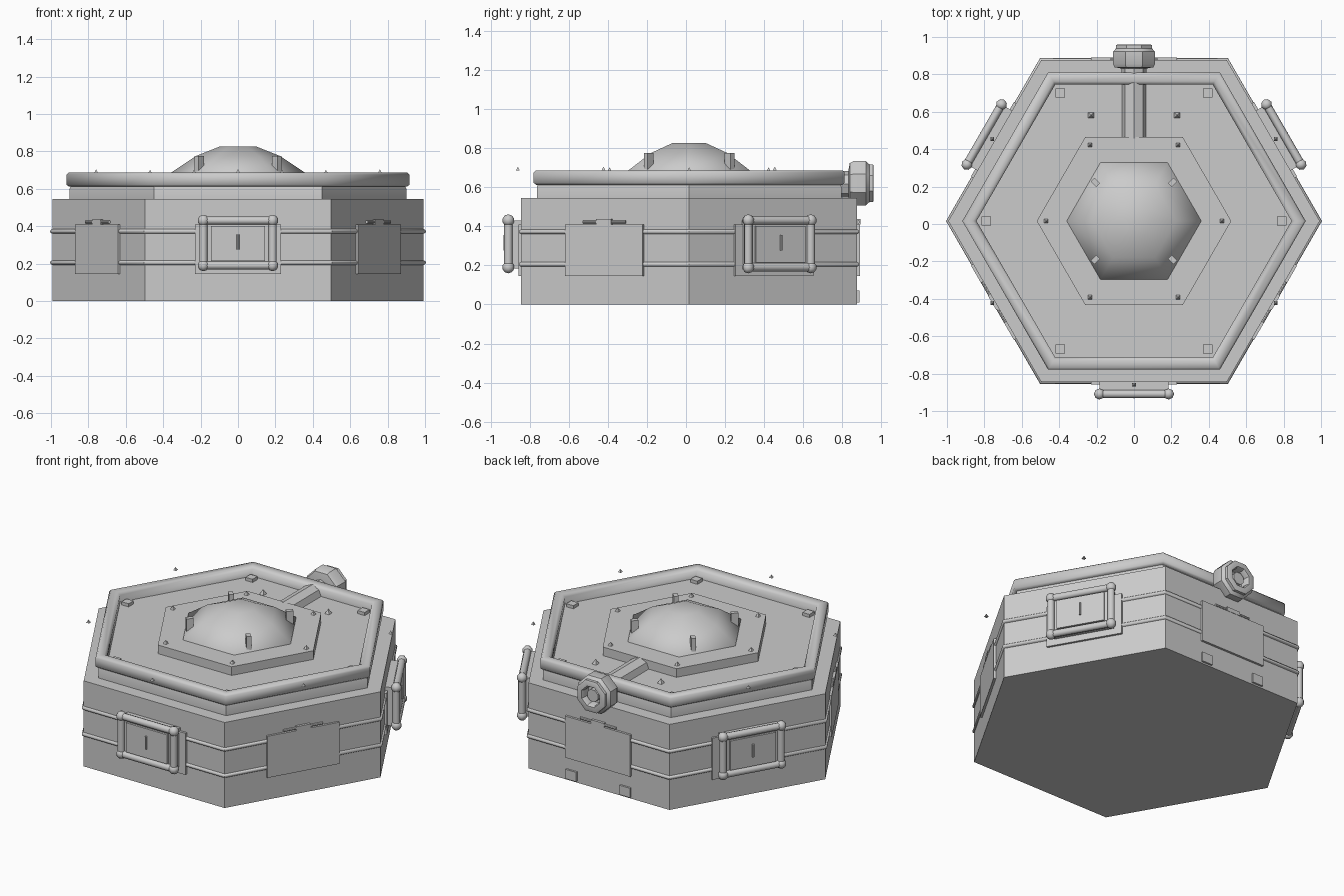
import bpy, bmesh
from math import cos, sin, pi, radians
from mathutils import Matrix, Vector

old = bpy.data.objects.get("Cube")
if old:
    bpy.data.objects.remove(old, do_unlink=True)

grey = bpy.data.materials.new("light_grey")
grey.use_nodes = True
COLOUR = (0.6, 0.6, 0.6, 1)
grey.diffuse_color = COLOUR
grey.node_tree.nodes["Principled BSDF"].inputs["Base Color"].default_value = COLOUR

CENTRE = Matrix.Translation((0, 0.016, 0))
WALL = 0.86  # distance from the axis to each flat wall


def finish(bm, name, turn=0, angle=35):
    """Turn the mesh about the hexagon axis and make a shaded object."""
    bmesh.ops.recalc_face_normals(bm, faces=bm.faces)
    bm.transform(CENTRE @ Matrix.Rotation(radians(turn), 4, 'Z'))
    mesh = bpy.data.meshes.new(name)
    bm.to_mesh(mesh)
    bm.free()
    ob = bpy.data.objects.new(name, mesh)
    bpy.context.collection.objects.link(ob)
    mesh.materials.append(grey)
    bpy.ops.object.select_all(action='DESELECT')
    ob.select_set(True)
    bpy.context.view_layer.objects.active = ob
    bpy.ops.object.shade_smooth_by_angle(angle=radians(angle))
    return ob


def lathe(bm, profile, sides=6, ring=False, matrix=Matrix()):
    """Sweep (radius, height) points round the axis, capped or as a closed ring."""
    loops = [[bm.verts.new(matrix @ Vector((r * cos(2 * pi * k / sides),
                                            r * sin(2 * pi * k / sides), z)))
              for k in range(sides)] for r, z in profile]
    pairs = list(zip(loops, loops[1:]))
    if ring:
        pairs.append((loops[-1], loops[0]))
    else:
        bm.faces.new(loops[0])
        bm.faces.new(loops[-1])
    for a, b in pairs:
        for k in range(sides):
            n = (k + 1) % sides
            bm.faces.new((a[k], a[n], b[n], b[k]))


def hexagon(name, profile, ring=False, angle=35):
    bm = bmesh.new()
    lathe(bm, profile, ring=ring)
    return finish(bm, name, angle=angle)


def box(bm, lo, hi, spin=0):
    lo, hi = Vector(lo), Vector(hi)
    m = (Matrix.Translation((lo + hi) / 2) @ Matrix.Rotation(radians(spin), 4, 'Z')
         @ Matrix.Diagonal((*(hi - lo), 1)))
    bmesh.ops.create_cube(bm, size=1, matrix=m)


def rod(bm, a, b, radius, sides=8):
    a, b = Vector(a), Vector(b)
    m = Matrix.Translation((a + b) / 2) @ (b - a).to_track_quat('Z', 'Y').to_matrix().to_4x4()
    bmesh.ops.create_cone(bm, cap_ends=True, segments=sides, radius1=radius,
                          radius2=radius, depth=(b - a).length, matrix=m)


def spike(bm, x, y, z, size):
    bmesh.ops.create_cone(bm, cap_ends=True, segments=4, radius1=size, radius2=0, depth=size * 1.4,
                          matrix=Matrix.Translation((x, y, z + size * 0.7))
                          @ Matrix.Rotation(pi / 4, 4, 'Z'))


# Stacked hexagonal hull
hexagon("hull", [(0.993, 0), (0.993, 0.545)])
hexagon("lid_step", [(0.90, 0.54), (0.90, 0.60), (0.89, 0.625)])
hexagon("lid_rim", [(0.905, 0.612), (0.918, 0.622), (0.918, 0.675), (0.907, 0.686),
                    (0.862, 0.686), (0.842, 0.670), (0.842, 0.612)], ring=True, angle=50)
hexagon("dome_plate", [(0.52, 0.62), (0.52, 0.68)])
hexagon("dome", [(0.36, 0.67), (0.36, 0.685), (0.225, 0.775), (0.10, 0.825)], angle=62)

# Tubes wrapped round the walls
for name, z in (("lower_band", 0.205), ("upper_band", 0.372)):
    hexagon(name, [(0.993 + 0.012 * cos(k * pi / 4), z + 0.012 * sin(k * pi / 4))
                   for k in range(8)], ring=True, angle=50)

# Upright lugs on the dome
bm = bmesh.new()
for sx in (-1, 1):
    for sy in (-1, 1):
        x, y = sx * 0.207, sy * 0.207
        box(bm, (x - 0.021, y - 0.014, 0.69), (x + 0.021, y + 0.014, 0.775), sx * sy * 45)
finish(bm, "dome_lugs")

# Floor blocks at the corners, small spikes on the plate
bm = bmesh.new()
for k in range(6):
    x, y = 0.79 * cos(k * pi / 3), 0.79 * sin(k * pi / 3)
    box(bm, (x - 0.025, y - 0.025, 0.62), (x + 0.025, y + 0.025, 0.645))
finish(bm, "floor_blocks")
bm = bmesh.new()
for k in range(6):
    spike(bm, 0.47 * cos(k * pi / 3), 0.47 * sin(k * pi / 3), 0.68, 0.016)
for x in (-0.23, 0.23):
    spike(bm, x, 0.565, 0.62, 0.025)
finish(bm, "plate_spikes")

# Spikes hovering outside the rim on every wall but the back
bm = bmesh.new()
for k in (0, 1, 2, 4, 5):
    a = k * pi / 3 - pi / 2
    spike(bm, 0.876 * cos(a), 0.876 * sin(a), 0.685, 0.014)
finish(bm, "outer_spikes")

# Wall panels on all sides, with framed hatches on alternate walls
for k in range(6):
    turn = k * 60
    bm = bmesh.new()
    box(bm, (-0.23, -WALL - 0.014, 0.145), (0.23, -WALL + 0.02, 0.41))
    finish(bm, "wall_panel", turn)
    if k % 2:
        bm = bmesh.new()
        rod(bm, (-0.125, -WALL - 0.006, 0.422), (0.125, -WALL - 0.006, 0.422), 0.008)
        box(bm, (-0.045, -WALL - 0.016, 0.41), (0.045, -WALL + 0.01, 0.436))
        finish(bm, "panel_latch", turn)
        continue
    bm = bmesh.new()
    box(bm, (-0.185, -0.925, 0.185), (0.185, -WALL + 0.02, 0.43))
    box(bm, (-0.145, -0.938, 0.215), (0.145, -0.92, 0.402))
    finish(bm, "hatch_block", turn)
    bm = bmesh.new()
    corners = [(-0.185, -0.925, 0.19), (0.185, -0.925, 0.19),
               (0.185, -0.925, 0.43), (-0.185, -0.925, 0.43)]
    for a, b in zip(corners, corners[1:] + corners[:1]):
        rod(bm, a, b, 0.022)
        bmesh.ops.create_uvsphere(bm, u_segments=8, v_segments=5, radius=0.031,
                                  matrix=Matrix.Translation(a))
    finish(bm, "hatch_frame", turn, 50)
    bm = bmesh.new()
    rod(bm, (0, -0.942, 0.275), (0, -0.942, 0.355), 0.007)
    finish(bm, "hatch_handle", turn)

# Low pads on the back wall
bm = bmesh.new()
for x in (-0.19, 0.19):
    box(bm, (x - 0.037, WALL - 0.02, 0.01), (x + 0.037, WALL + 0.012, 0.07))
finish(bm, "back_pads")

# Exhaust duct with a hollow octagonal nozzle
bm = bmesh.new()
rod(bm, (0, 0.44, 0.615), (0, 0.83, 0.615), 0.068)
finish(bm, "duct")
bm = bmesh.new()
aim = (Matrix.Translation((0, 0, 0.62)) @ Matrix.Rotation(-pi / 2, 4, 'X')
       @ Matrix.Rotation(pi / 8, 4, 'Z'))
lathe(bm, [(0.07, 0.815), (0.112, 0.822), (0.122, 0.84), (0.122, 0.905), (0.105, 0.922),
           (0.105, 0.94), (0.095, 0.944), (0.068, 0.944), (0.06, 0.93), (0.06, 0.885)],
      sides=8, matrix=aim)
lathe(bm, [(0.04, 0.88), (0.04, 0.925)], sides=8, matrix=aim)
finish(bm, "nozzle")
